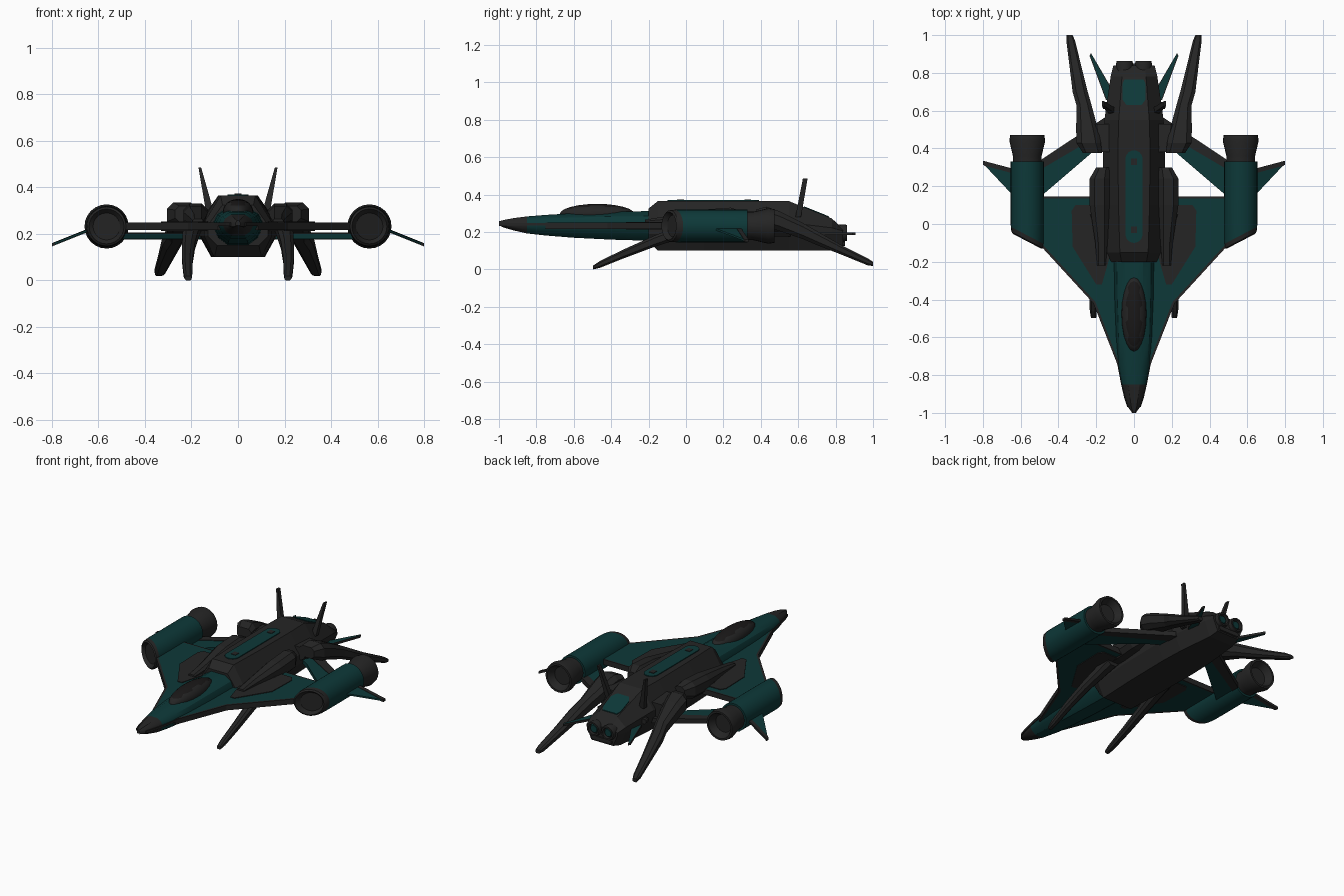
import bpy, bmesh, math
from mathutils import Vector

if "Cube" in bpy.data.objects:
    bpy.data.objects.remove(bpy.data.objects["Cube"])


def mat(name, rgb):
    m = bpy.data.materials.new(name)
    m.diffuse_color = (*rgb, 1)
    m.use_nodes = True
    m.node_tree.nodes["Principled BSDF"].inputs["Base Color"].default_value = m.diffuse_color
    return m


DARK = mat("charcoal hull", (0.018, 0.018, 0.018))
TEAL = mat("deep teal", (0.004, 0.040, 0.040))
GLASS = mat("black glass", (0.010, 0.009, 0.009))


def finish(name, bm, mats, mirror=False, smooth=False, rule=None):
    bmesh.ops.recalc_face_normals(bm, faces=bm.faces[:])
    if rule:
        for f in bm.faces:
            f.material_index = rule(f)
    me = bpy.data.meshes.new(name)
    bm.to_mesh(me)
    bm.free()
    for m in mats:
        me.materials.append(m)
    if smooth:
        for p in me.polygons:
            p.use_smooth = True
        me.set_sharp_from_angle(angle=math.radians(32))
    ob = bpy.data.objects.new(name, me)
    bpy.context.collection.objects.link(ob)
    if mirror:
        ob.modifiers.new("mirror", 'MIRROR')
    return ob


def loft(name, rings, mats, **kw):
    """Skin a list of equal-length rings and cap both ends."""
    bm = bmesh.new()
    vs = [[bm.verts.new(p) for p in r] for r in rings]
    n = len(rings[0])
    for a, b in zip(vs, vs[1:]):
        for i in range(n):
            j = (i + 1) % n
            bm.faces.new((a[i], a[j], b[j], b[i]))
    bm.faces.new(vs[0])
    bm.faces.new(vs[-1])
    return finish(name, bm, mats, **kw)


def plate(name, outline, z, t, mats, trim=0, **kw):
    """Flat outline given thickness t; z is a height or a function of x, y."""
    h = z if callable(z) else (lambda x, y: z)
    bm = bmesh.new()
    lo = [bm.verts.new((x, y, h(x, y))) for x, y in outline]
    hi = [bm.verts.new((x, y, h(x, y) + t)) for x, y in outline]
    caps = [bm.faces.new(lo), bm.faces.new(hi)]
    n = len(lo)
    for i in range(n):
        j = (i + 1) % n
        bm.faces.new((lo[i], lo[j], hi[j], hi[i]))
    if trim:
        bmesh.ops.recalc_face_normals(bm, faces=bm.faces[:])
        for f in bm.faces:
            f.material_index = 1
        for f in caps:
            bmesh.ops.inset_region(bm, faces=[f], thickness=trim)
            f.material_index = 0
    return finish(name, bm, mats, **kw)


def box_ring(y, x0, x1, z0, z1, c=0.25):
    """Rectangle with chamfered corners at station y."""
    d = c * min(x1 - x0, z1 - z0)
    return [(x0 + d, y, z0), (x1 - d, y, z0), (x1, y, z0 + d), (x1, y, z1 - d),
            (x1 - d, y, z1), (x0 + d, y, z1), (x0, y, z1 - d), (x0, y, z0 + d)]


def circle(cx, y, cz, r, slant=0.0, n=24):
    out = []
    for i in range(n):
        a = 2 * math.pi * i / n
        dx = r * math.cos(a)
        out.append((cx + dx, y + slant * dx, cz + r * math.sin(a)))
    return out


# --- forward fuselage: faceted, with a chine line
def nose_ring(y, w, top, bot):
    c = 0.24
    half = [(0.45 * w, top), (0.85 * w, c + 0.62 * (top - c)), (w, c + 0.008),
            (w, c - 0.008), (0.8 * w, c - 0.65 * (c - bot)), (0.42 * w, bot)]
    return [(x, y, z) for x, z in half] + [(-x, y, z) for x, z in reversed(half)]


loft("nose_tip", [nose_ring(-1.0, 0.010, 0.257, 0.235), nose_ring(-0.97, 0.031, 0.265, 0.222),
                  nose_ring(-0.92, 0.047, 0.274, 0.208), nose_ring(-0.85, 0.064, 0.283, 0.192)],
     [DARK], smooth=True)
loft("forward_fuselage", [nose_ring(-0.85, 0.064, 0.283, 0.192), nose_ring(-0.75, 0.082, 0.291, 0.181),
                          nose_ring(-0.6, 0.095, 0.300, 0.169), nose_ring(-0.4, 0.103, 0.308, 0.159),
                          nose_ring(-0.1, 0.108, 0.313, 0.150)],
     [TEAL], smooth=True)
plate("chine_edge", [(0, -0.97), (0.035, -0.97), (0.052, -0.92), (0.068, -0.85), (0.087, -0.75),
                     (0.11, -0.68), (0, -0.6)], 0.234, 0.014, [DARK], mirror=True)

# --- canopy with a dark frame and a glass centre band
bm = bmesh.new()
bmesh.ops.create_uvsphere(bm, u_segments=20, v_segments=12, radius=1)
for v in bm.verts:
    x, y, z = v.co
    v.co = (0.066 * x, -0.475 + 0.2 * y, 0.295 + 0.055 * z)
finish("canopy", bm, [DARK, GLASS], smooth=True,
       rule=lambda f: int(abs(f.calc_center_median().x) < 0.036
                          and abs(f.calc_center_median().y + 0.475) < 0.16))


# --- main hull: hexagonal section
def hull_ring(y, k, top, bot):
    half = [(0.085 * k, top), (0.165 * k, 0.25 - (0.365 - top) * 0.3), (0.165 * k, 0.19), (0.115 * k, bot)]
    return [(x, y, z) for x, z in half] + [(-x, y, z) for x, z in reversed(half)]


loft("main_hull", [hull_ring(-0.2, 0.78, 0.325, 0.15), hull_ring(-0.15, 0.88, 0.365, 0.1),
                   hull_ring(0.1, 0.97, 0.365, 0.1), hull_ring(0.4, 1.0, 0.365, 0.1),
                   hull_ring(0.55, 0.95, 0.365, 0.1), hull_ring(0.78, 0.75, 0.272, 0.1),
                   hull_ring(0.84, 0.66, 0.215, 0.115)], [DARK])

# --- dorsal stripe, hatches and rear panel
strip = []
for i in range(18):
    a = 2 * math.pi * (i + 0.5) / 18
    strip.append((0.045 * math.cos(a), (0.345 if math.sin(a) > 0 else -0.055) + 0.045 * math.sin(a)))
plate("dorsal_stripe", strip, 0.363, 0.007, [TEAL])
for k, y in enumerate((-0.03, 0.33)):
    plate(f"stripe_hatch_{k}", [(-0.016, y - 0.018), (0.016, y - 0.018), (0.016, y + 0.018),
                                (-0.016, y + 0.018)], 0.368, 0.005, [DARK])


def slope(x, y):
    return 0.363 - (y - 0.55) * 0.404


plate("rear_panel", [(-0.062, 0.74), (-0.062, 0.66), (-0.04, 0.63), (0.04, 0.63), (0.062, 0.66),
                     (0.062, 0.74), (0.05, 0.765), (-0.05, 0.765)][::-1], slope, 0.007, [TEAL])

# --- main wings with dark trim, and dark inlay panels above and below
plate("main_wing", [(0.0, -0.75), (0.085, -0.75), (0.215, -0.42), (0.49, -0.12), (0.49, 0.145), (0, 0.145)],
      0.217, 0.033, [TEAL, DARK], trim=0.013, mirror=True)
inlay = [(0.13, 0.1), (0.31, 0.1), (0.33, 0.07), (0.325, -0.12), (0.2, -0.32), (0.17, -0.32), (0.13, -0.18)]
for nm, z in (("wing_panel_top", 0.249), ("wing_panel_bottom", 0.213)):
    plate(nm, inlay, z, 0.005, [DARK], mirror=True)

# --- rear struts linking the hull to the engine pods
plate("rear_strut", [(0.1, 0.46), (0.22, 0.38), (0.5, 0.14), (0.5, 0.33), (0.15, 0.53), (0.1, 0.53)],
      0.178, 0.024, [TEAL], mirror=True)
plate("strut_trailing_edge", [(0.1, 0.52), (0.5, 0.285), (0.5, 0.335), (0.16, 0.56), (0.1, 0.56)],
      0.175, 0.03, [DARK], mirror=True)

# --- engine pods: slanted intake, teal barrel, flared nozzle
CX, CZ = 0.565, 0.232
S = 0.52
loft("pod_intake", [circle(CX, -0.07, CZ, 0.058, S), circle(CX, -0.092, CZ, 0.075, S),
                    circle(CX, -0.085, CZ, 0.084, S), circle(CX, -0.06, CZ, 0.087, S)],
     [DARK], mirror=True, smooth=True)
loft("pod_barrel", [circle(CX, -0.06, CZ, 0.087, S), circle(CX, 0.0, CZ, 0.088),
                    circle(CX, 0.33, CZ, 0.088)], [TEAL], mirror=True, smooth=True)
loft("pod_nozzle", [circle(CX, 0.325, CZ, 0.076), circle(CX, 0.36, CZ, 0.076), circle(CX, 0.44, CZ, 0.095),
                    circle(CX, 0.472, CZ, 0.090), circle(CX, 0.472, CZ, 0.078), circle(CX, 0.43, CZ, 0.055)],
     [DARK], mirror=True, smooth=True)


# --- drooping fins outside the pods
def droop(x, y):
    return 0.212 - (x - 0.64) * 0.4


plate("pod_fin", [(0.63, 0.14), (0.79, 0.31), (0.79, 0.32), (0.63, 0.29)], droop, 0.010, [TEAL], mirror=True)
plate("pod_fin_edge", [(0.63, 0.265), (0.79, 0.308), (0.8, 0.315), (0.8, 0.335), (0.63, 0.29)],
      lambda x, y: droop(x, y) - 0.002, 0.014, [DARK], mirror=True)

# --- shoulder fairings and the front legs they carry
loft("shoulder_fairing", [box_ring(-0.22, 0.15, 0.195, 0.235, 0.265), box_ring(-0.1, 0.14, 0.205, 0.22, 0.285),
                          box_ring(0.1, 0.13, 0.235, 0.21, 0.32), box_ring(0.24, 0.13, 0.235, 0.22, 0.33),
                          box_ring(0.3, 0.13, 0.2, 0.24, 0.31)], [DARK], mirror=True)
loft("front_leg", [box_ring(-0.497, 0.2, 0.228, 0.0, 0.02), box_ring(-0.46, 0.197, 0.234, 0.008, 0.045),
                   box_ring(-0.33, 0.195, 0.24, 0.06, 0.108), box_ring(-0.17, 0.185, 0.24, 0.12, 0.18),
                   box_ring(0.05, 0.16, 0.235, 0.19, 0.27)], [DARK], mirror=True)

# --- rear legs
loft("rear_leg", [box_ring(0.375, 0.17, 0.27, 0.25, 0.32), box_ring(0.43, 0.175, 0.305, 0.225, 0.335),
                  box_ring(0.5, 0.19, 0.306, 0.205, 0.31), box_ring(0.63, 0.225, 0.305, 0.16, 0.245),
                  box_ring(0.7, 0.245, 0.325, 0.13, 0.205), box_ring(0.84, 0.28, 0.342, 0.075, 0.125),
                  box_ring(0.97, 0.312, 0.358, 0.022, 0.06), box_ring(1.0, 0.325, 0.356, 0.018, 0.04)],
     [DARK], mirror=True)
loft("rear_leg_mount", [box_ring(0.38, 0.1, 0.2, 0.22, 0.3), box_ring(0.53, 0.1, 0.22, 0.2, 0.29)],
     [DARK], mirror=True)

# --- upright tail fins
bm = bmesh.new()
pts = [(0.1, 0.585, 0.28), (0.135, 0.585, 0.28), (0.135, 0.615, 0.28), (0.1, 0.615, 0.28),
       (0.158, 0.625, 0.484), (0.17, 0.625, 0.486), (0.17, 0.65, 0.486), (0.158, 0.65, 0.484)]
v = [bm.verts.new(p) for p in pts]
for q in ((0, 1, 2, 3), (4, 5, 6, 7), (0, 1, 5, 4), (1, 2, 6, 5), (2, 3, 7, 6), (3, 0, 4, 7)):
    bm.faces.new([v[i] for i in q])
finish("upright_fin", bm, [DARK], mirror=True)

# --- tail spikes and side thrusters
plate("tail_spike", [(0.1, 0.62), (0.15, 0.66), (0.235, 0.89), (0.228, 0.905), (0.12, 0.72), (0.09, 0.72)],
      0.183, 0.014, [TEAL, DARK], trim=0.005, mirror=True)
loft("side_thruster", [box_ring(0.61, 0.1, 0.165, 0.2, 0.23), box_ring(0.645, 0.1, 0.17, 0.2, 0.23)],
     [DARK], mirror=True)

# --- twin tail nozzles with teal cores
loft("tail_nozzle", [circle(0.05, 0.77, 0.195, 0.04, n=16), circle(0.05, 0.845, 0.195, 0.046, n=16),
                     circle(0.05, 0.862, 0.195, 0.042, n=16), circle(0.05, 0.862, 0.195, 0.032, n=16),
                     circle(0.05, 0.845, 0.195, 0.030, n=16)], [DARK], mirror=True, smooth=True)
loft("nozzle_core", [circle(0.05, 0.84, 0.195, 0.030, n=16), circle(0.05, 0.855, 0.195, 0.022, n=16)],
     [TEAL], mirror=True)
loft("tail_bumper", [box_ring(0.8, -0.08, 0.08, 0.115, 0.15), box_ring(0.85, -0.07, 0.07, 0.125, 0.15)], [DARK])
